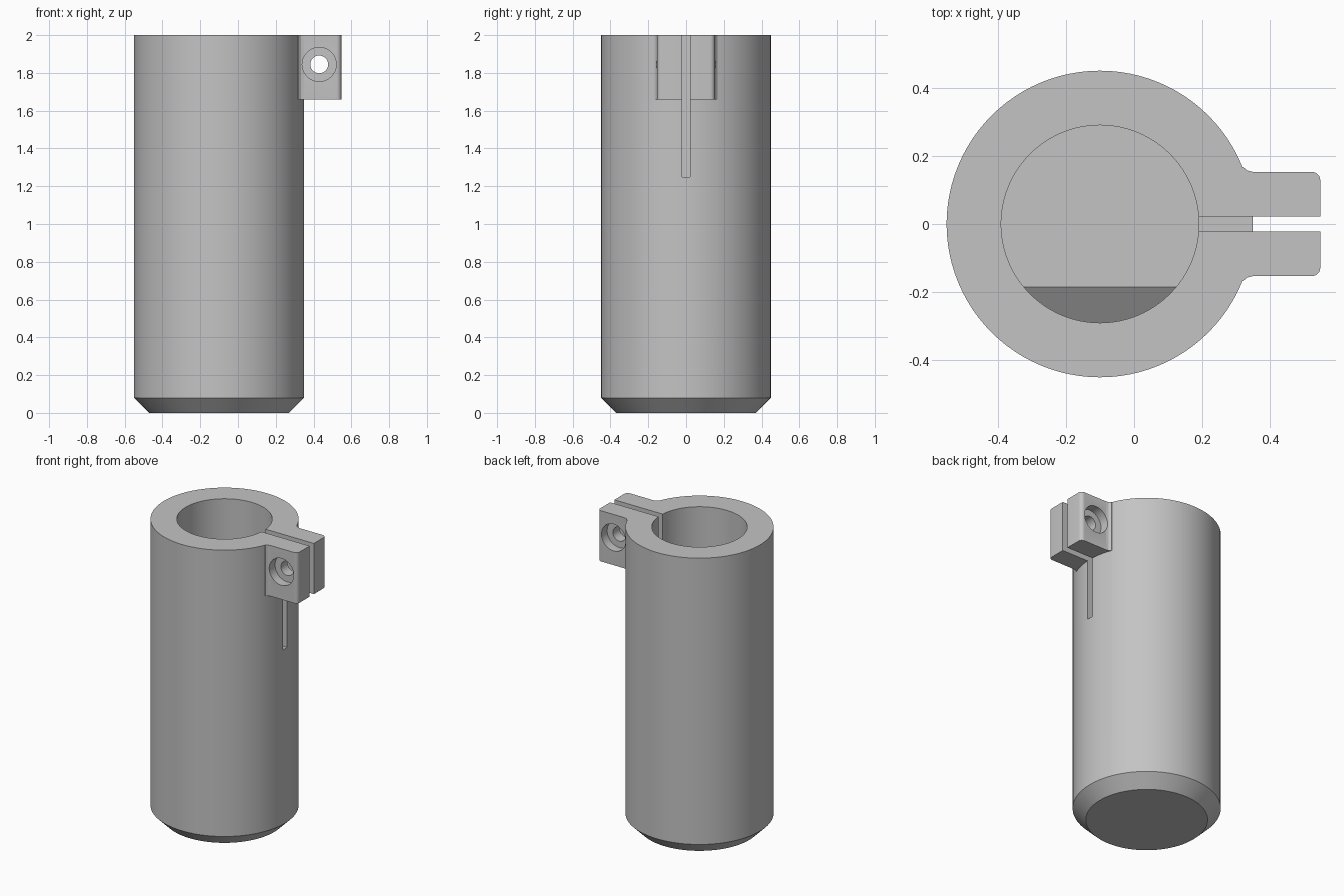
import bpy
import bmesh
import math
from mathutils import Matrix, Vector

default = bpy.data.objects.get("Cube")
if default:
    bpy.data.objects.remove(default, do_unlink=True)

AXIS_X = -0.1            # centre line of the tube
TOP = 2.0
BOLT_X, BOLT_Z = 0.43, 1.845

steel = bpy.data.materials.new("plain_grey")
steel.use_nodes = True
grey = (0.55, 0.55, 0.55, 1)
steel.diffuse_color = grey
steel.node_tree.nodes["Principled BSDF"].inputs["Base Color"].default_value = grey


def to_object(name, bm):
    bmesh.ops.recalc_face_normals(bm, faces=bm.faces)
    mesh = bpy.data.meshes.new(name)
    bm.to_mesh(mesh)
    bm.free()
    mesh.materials.append(steel)
    obj = bpy.data.objects.new(name, mesh)
    bpy.context.collection.objects.link(obj)
    return obj


def cylinder(radius, length, centre, sides=96, along_y=False):
    bm = bmesh.new()
    turn = Matrix.Rotation(math.pi / 2, 4, 'X') if along_y else Matrix()
    bmesh.ops.create_cone(bm, cap_ends=True, segments=sides, radius1=radius,
                          radius2=radius, depth=length,
                          matrix=Matrix.Translation(centre) @ turn)
    return bm


def prism(name, outline, low, high):
    bm = bmesh.new()
    face = bm.faces.new([bm.verts.new((x, y, low)) for x, y in outline])
    raised = bmesh.ops.extrude_face_region(bm, geom=[face])["geom"]
    bmesh.ops.translate(bm, vec=(0, 0, high - low),
                        verts=[v for v in raised if isinstance(v, bmesh.types.BMVert)])
    return to_object(name, bm)


def combine(target, tool, operation):
    tool.hide_render = True
    mod = target.modifiers.new(tool.name, 'BOOLEAN')
    mod.operation, mod.solver, mod.object = operation, 'EXACT', tool
    bpy.ops.object.select_all(action='DESELECT')
    bpy.context.view_layer.objects.active = target
    target.select_set(True)
    bpy.ops.object.modifier_apply(modifier=mod.name)
    bpy.data.objects.remove(tool, do_unlink=True)


# Outer tube with chamfered foot
bm = cylinder(0.45, TOP, (AXIS_X, 0, TOP / 2))
rim = [e for e in bm.edges if all(v.co.z < 0.01 for v in e.verts)]
bmesh.ops.bevel(bm, geom=rim, offset=0.08, segments=1, affect='EDGES')
holder = to_object("clamp_holder", bm)

# Clamp lug with flared root and rounded outer corners
half = [(0.25, 0.168), (0.32, 0.168), (0.333, 0.157), (0.35, 0.153)]
for i in range(7):
    a = math.pi / 2 * (1 - i / 6)
    half.append((0.522 + 0.025 * math.cos(a), 0.128 + 0.025 * math.sin(a)))
lug = prism("clamp_lug", half + [(x, -y) for x, y in reversed(half)], 1.66, TOP)
combine(holder, lug, 'UNION')

# Blind bore, with the floor falling away at the front
FLOOR, EDGE = 0.3, -0.185
bm = cylinder(0.29, 2.2 - FLOOR, (AXIS_X, 0, (2.2 + FLOOR) / 2))
bmesh.ops.bisect_plane(bm, geom=bm.verts[:] + bm.edges[:] + bm.faces[:],
                       plane_co=Vector((0, EDGE, 0)), plane_no=Vector((0, 1, 0)))
for v in bm.verts:
    if v.co.z < FLOOR + 0.01 and v.co.y < EDGE:
        v.co.z -= (EDGE - v.co.y) * 0.7
combine(holder, to_object("bore_cutter", bm), 'DIFFERENCE')

# Clamping slit
slit = [(AXIS_X, -0.022), (0.7, -0.022), (0.7, 0.022), (AXIS_X, 0.022)]
combine(holder, prism("slit_cutter", slit, 1.25, 2.1), 'DIFFERENCE')

# Bolt hole and a counterbore on each side
bolt = cylinder(0.047, 0.6, (BOLT_X, 0, BOLT_Z), 48, True)
combine(holder, to_object("bolt_cutter", bolt), 'DIFFERENCE')
for side in (-1, 1):
    recess = cylinder(0.09, 0.2, (BOLT_X, side * 0.193, BOLT_Z), 48, True)
    combine(holder, to_object("counterbore_cutter", recess), 'DIFFERENCE')

bpy.ops.object.select_all(action='DESELECT')
holder.select_set(True)
bpy.context.view_layer.objects.active = holder
bpy.ops.object.shade_smooth_by_angle(angle=math.radians(25))
